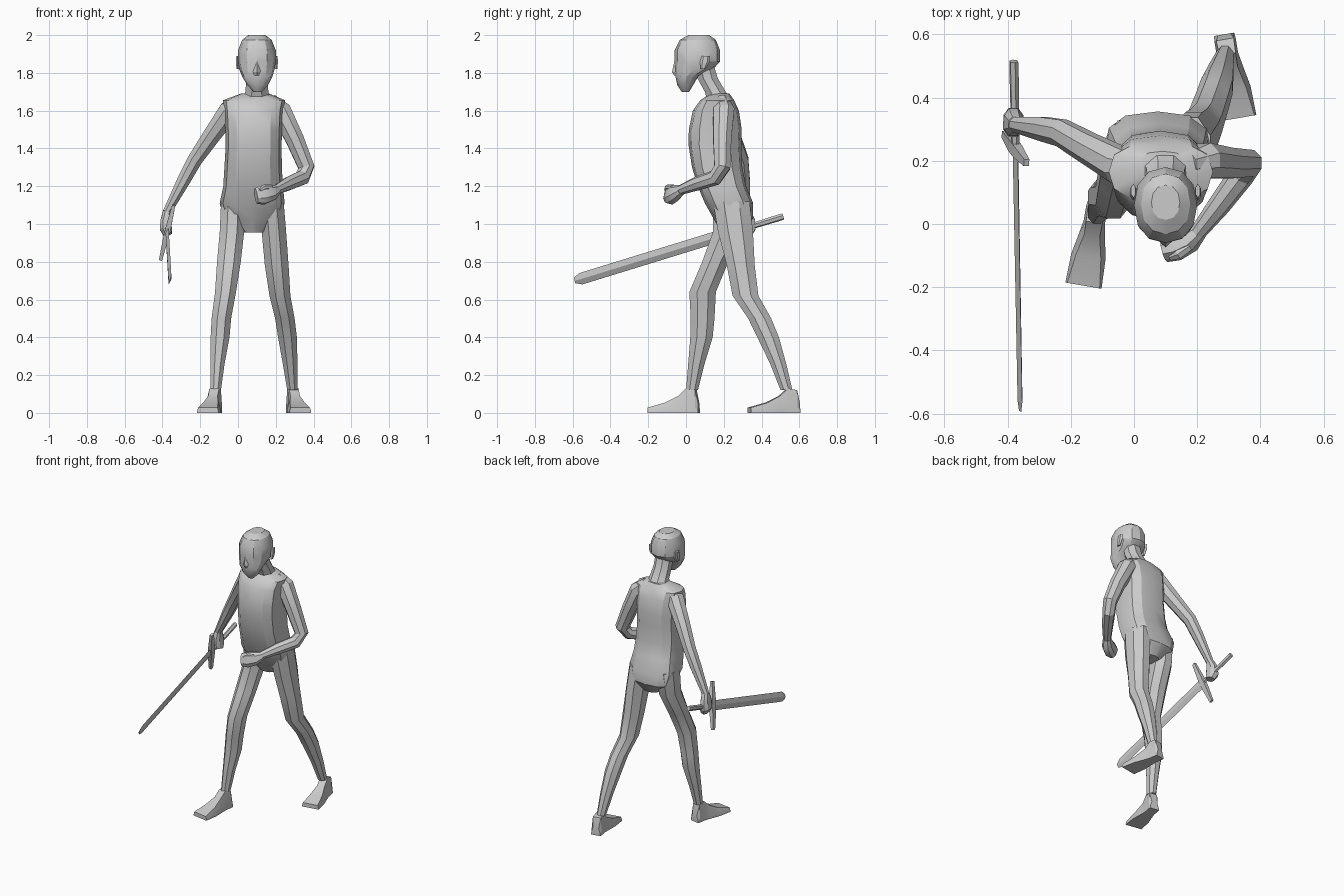
import bpy, bmesh, math
from mathutils import Vector


def skin(name, rings, smooth=True):
    """Bridge equal-length point rings and cap both ends."""
    bm = bmesh.new()
    rows = [[bm.verts.new(p) for p in r] for r in rings]
    n = len(rows[0])
    for a, b in zip(rows, rows[1:]):
        for i in range(n):
            j = (i + 1) % n
            bm.faces.new((a[i], a[j], b[j], b[i]))
    bm.faces.new(rows[0])
    bm.faces.new(rows[-1])
    bmesh.ops.recalc_face_normals(bm, faces=bm.faces[:])
    me = bpy.data.meshes.new(name)
    bm.to_mesh(me)
    bm.free()
    ob = bpy.data.objects.new(name, me)
    bpy.context.collection.objects.link(ob)
    if smooth:
        bpy.ops.object.select_all(action='DESELECT')
        ob.select_set(True)
        bpy.context.view_layer.objects.active = ob
        bpy.ops.object.shade_smooth_by_angle(angle=math.radians(28))
    return ob


def loft(name, path, n=8, ref=None, power=1.0, half=True, smooth=True):
    """Path of (x, y, z, rx, ry). Rings are level, or square to the path when ref is given."""
    pts = [Vector(p[:3]) for p in path]
    rings = []
    for k, p in enumerate(path):
        u, v = Vector((1, 0, 0)), Vector((0, 1, 0))
        if ref:
            t = (pts[min(k + 1, len(pts) - 1)] - pts[max(k - 1, 0)]).normalized()
            u = t.cross(Vector(ref)).normalized()
            v = u.cross(t)
        ring = []
        for i in range(n):
            a = math.tau * (i + (0.5 if half else 0)) / n
            c, s = math.cos(a), math.sin(a)
            c = math.copysign(abs(c) ** power, c)
            s = math.copysign(abs(s) ** power, s)
            ring.append(pts[k] + u * c * p[3] + v * s * p[4])
        rings.append(ring)
    return skin(name, rings, smooth)


# Torso and pelvis
loft("torso", [
    (.09, .18, 1.69, .075, .05), (.085, .165, 1.655, .165, .09),
    (.083, .158, 1.60, .155, .122), (.083, .155, 1.50, .15, .14),
    (.083, .153, 1.42, .148, .14), (.08, .165, 1.30, .152, .133),
    (.08, .19, 1.20, .158, .128), (.075, .228, 1.11, .172, .128),
    (.075, .25, 1.03, .15, .105), (.08, .245, .955, .055, .06)],
    n=12, power=.75, half=False)

# Neck and head
loft("neck", [(.10, .10, 1.83, .06, .055), (.10, .115, 1.77, .06, .058),
              (.10, .155, 1.70, .066, .06), (.095, .18, 1.65, .085, .07)])
loft("head", [
    (.10, .068, 2.0, .045, .055), (.10, .063, 1.975, .078, .095),
    (.10, .06, 1.92, .10, .12), (.10, .06, 1.86, .10, .12),
    (.10, .042, 1.82, .094, .102), (.102, .004, 1.78, .08, .06),
    (.104, -.004, 1.735, .055, .042), (.105, -.003, 1.70, .022, .02)],
    n=12, power=.9, half=False)
loft("nose", [(.10, -.05, 1.86, .01, .012), (.10, -.056, 1.805, .02, .018),
              (.10, -.05, 1.785, .016, .012)], n=4, half=False)
for side, x in (("right", -.002), ("left", .202)):
    loft(side + "_ear", [(x, .105, 1.89, .008, .022), (x, .10, 1.86, .011, .026),
                         (x, .09, 1.82, .007, .013)], n=6)

# Legs
loft("right_leg", [
    (-.025, .235, 1.12, .07, .10), (-.032, .225, .96, .07, .088),
    (-.048, .155, .80, .068, .075), (-.066, .088, .64, .06, .076),
    (-.088, .088, .50, .056, .068), (-.095, .082, .40, .054, .064),
    (-.108, .055, .26, .04, .047), (-.118, .032, .12, .03, .034)])
loft("left_leg", [
    (.175, .24, 1.12, .072, .105), (.19, .262, .96, .07, .10),
    (.205, .29, .78, .068, .08), (.222, .315, .62, .06, .074),
    (.248, .39, .50, .056, .066), (.262, .435, .40, .054, .062),
    (.276, .488, .26, .042, .046), (.288, .532, .12, .03, .034)])


# Feet
def foot(name, heel, toe):
    h, f = Vector(heel + (0,)), Vector(toe + (0,))
    d = (f - h).normalized()
    side = Vector((-d.y, d.x, 0))
    rings = []
    for t, w, top, z in ((0, .032, .02, .05), (.06, .034, .028, .12), (.24, .034, .026, .13),
                         (.40, .042, .025, .09), (.65, .055, .04, .055), (1, .058, .052, .028)):
        c = h.lerp(f, t)
        up = Vector((0, 0, z))
        rings.append([c - side * w, c + side * w, c + side * w + up * .25,
                      c + side * top + up, c - side * top + up, c - side * w + up * .25])
    skin(name, rings)


foot("right_foot", (-.115, .068), (-.16, -.195))
foot("left_foot", (.285, .60), (.33, .335))

# Arms and hands
loft("left_arm", [
    (.17, .19, 1.655, .04, .04), (.225, .20, 1.60, .06, .06), (.30, .192, 1.45, .052, .052),
    (.362, .192, 1.30, .046, .046), (.34, .155, 1.245, .042, .042),
    (.27, .06, 1.215, .038, .036), (.20, -.03, 1.18, .026, .026)], ref=(-.7, .7, -.3))
loft("left_fist", [
    (.205, -.025, 1.18, .026, .026), (.175, -.055, 1.165, .045, .035),
    (.13, -.08, 1.153, .052, .036), (.095, -.09, 1.148, .042, .03)],
    ref=(-.7, .7, -.3), power=.8)
loft("left_thumb", [(.175, -.07, 1.195, .016, .014), (.14, -.095, 1.195, .018, .015),
                    (.115, -.105, 1.18, .012, .01)], n=6, ref=(0, 0, 1))
loft("right_arm", [
    (0, .18, 1.645, .04, .04), (-.045, .185, 1.60, .06, .062), (-.145, .24, 1.46, .05, .052),
    (-.228, .288, 1.34, .042, .046), (-.285, .30, 1.235, .038, .041),
    (-.375, .315, 1.065, .024, .026)], ref=(0, 1, 0))
loft("right_fist", [
    (-.374, .315, 1.07, .024, .026), (-.382, .322, 1.02, .03, .046),
    (-.382, .322, .975, .034, .048), (-.372, .315, .945, .024, .036)],
    ref=(0, 1, 0), power=.8)

# Sword
pommel, tip = Vector((-.38, .515, 1.04)), Vector((-.36, -.59, .70))
g = (.07, -.09, .29)


def along(parts):
    return [tuple(pommel.lerp(tip, t)) + (a, b) for t, a, b in parts]


loft("sword_grip", along([(0, .014, .017), (.03, .015, .018), (.26, .013, .015)]),
     n=6, ref=g)
loft("sword_blade", along([(.25, .009, .032), (.97, .008, .032), (1, .004, .015)]),
     n=4, ref=g, half=False, smooth=False)
mid = pommel.lerp(tip, .25)
loft("sword_guard", [tuple(mid + Vector(g) * t) + (a, b) for t, a, b in
                     ((-.5, .012, .016), (-.1, .02, .026), (.1, .02, .026), (.5, .012, .016))],
     n=4, ref=(0, 1, 0), smooth=False)
